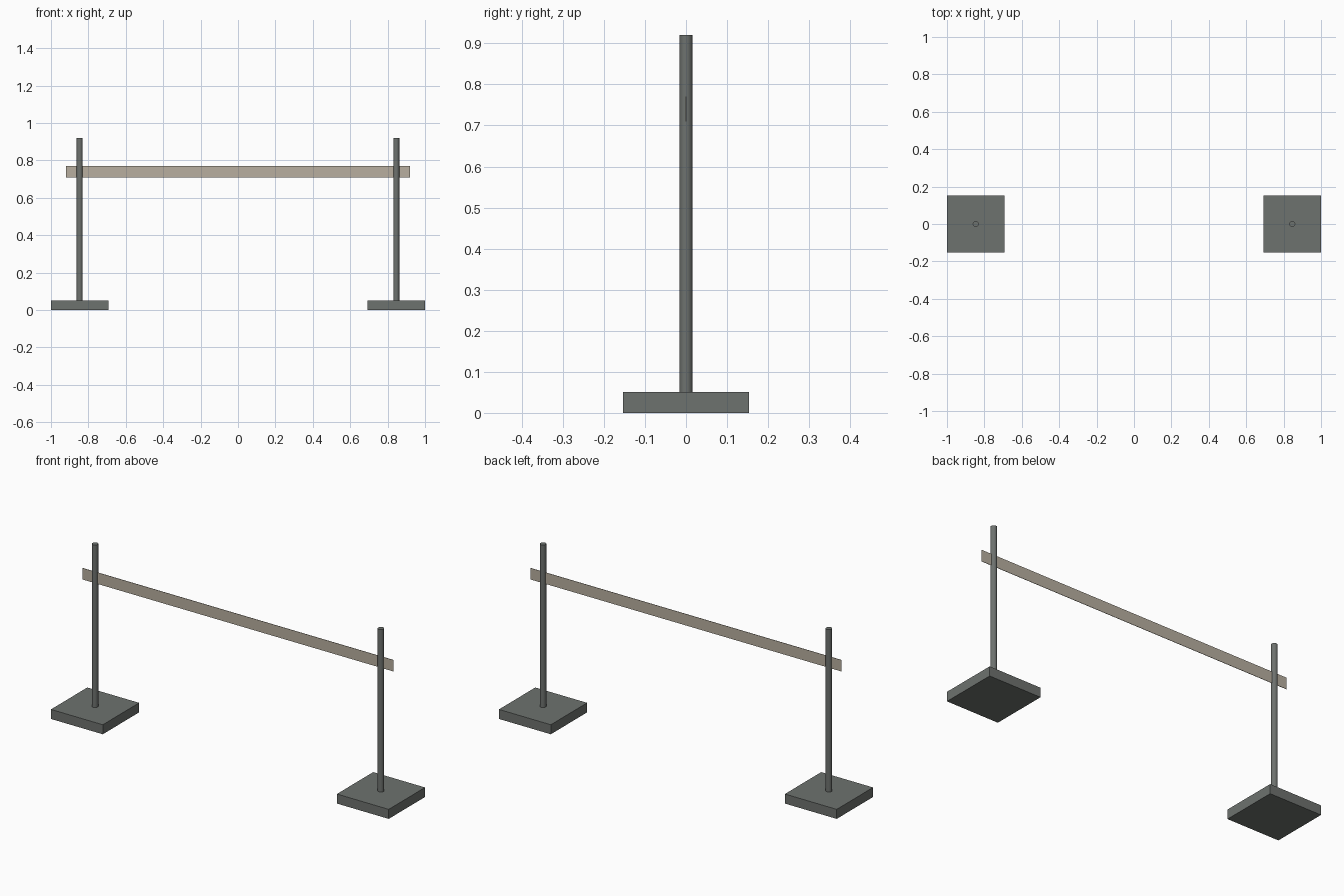
import bpy

cube = bpy.data.objects.get("Cube")
if cube:
    bpy.data.objects.remove(cube, do_unlink=True)


def material(name, rgb):
    mat = bpy.data.materials.new(name)
    mat.use_nodes = True
    mat.diffuse_color = (*rgb, 1)
    mat.node_tree.nodes["Principled BSDF"].inputs["Base Color"].default_value = (*rgb, 1)
    return mat


def box(name, size, centre, mat):
    bpy.ops.mesh.primitive_cube_add(size=1, location=centre)
    obj = bpy.context.object
    obj.name = name
    obj.scale = size
    bpy.ops.object.transform_apply(location=False, rotation=False, scale=True)
    obj.data.materials.append(mat)
    return obj


metal = material("dark grey metal", (0.155, 0.168, 0.158))
fabric = material("beige tape", (0.48, 0.43, 0.35))

BASE_W, BASE_H = 0.307, 0.051
POST_TOP, POST_R = 0.92, 0.016
POST_X = 1 - BASE_W / 2

# Two weighted bases, each carrying a round post
for side, sign in (("left", 1), ("right", -1)):
    x = sign * POST_X
    box(side + "_base", (BASE_W, BASE_W, BASE_H), (x, 0, BASE_H / 2), metal)
    bpy.ops.mesh.primitive_cylinder_add(
        vertices=16, radius=POST_R, depth=POST_TOP - BASE_H,
        location=(x, 0, (POST_TOP + BASE_H) / 2))
    post = bpy.context.object
    post.name = side + "_post"
    post.data.materials.append(metal)
    bpy.ops.object.shade_smooth_by_angle()

# Thin tape running through both posts
box("barrier_tape", (1.84, 0.002, 0.061), (0, 0, 0.74), fabric)
